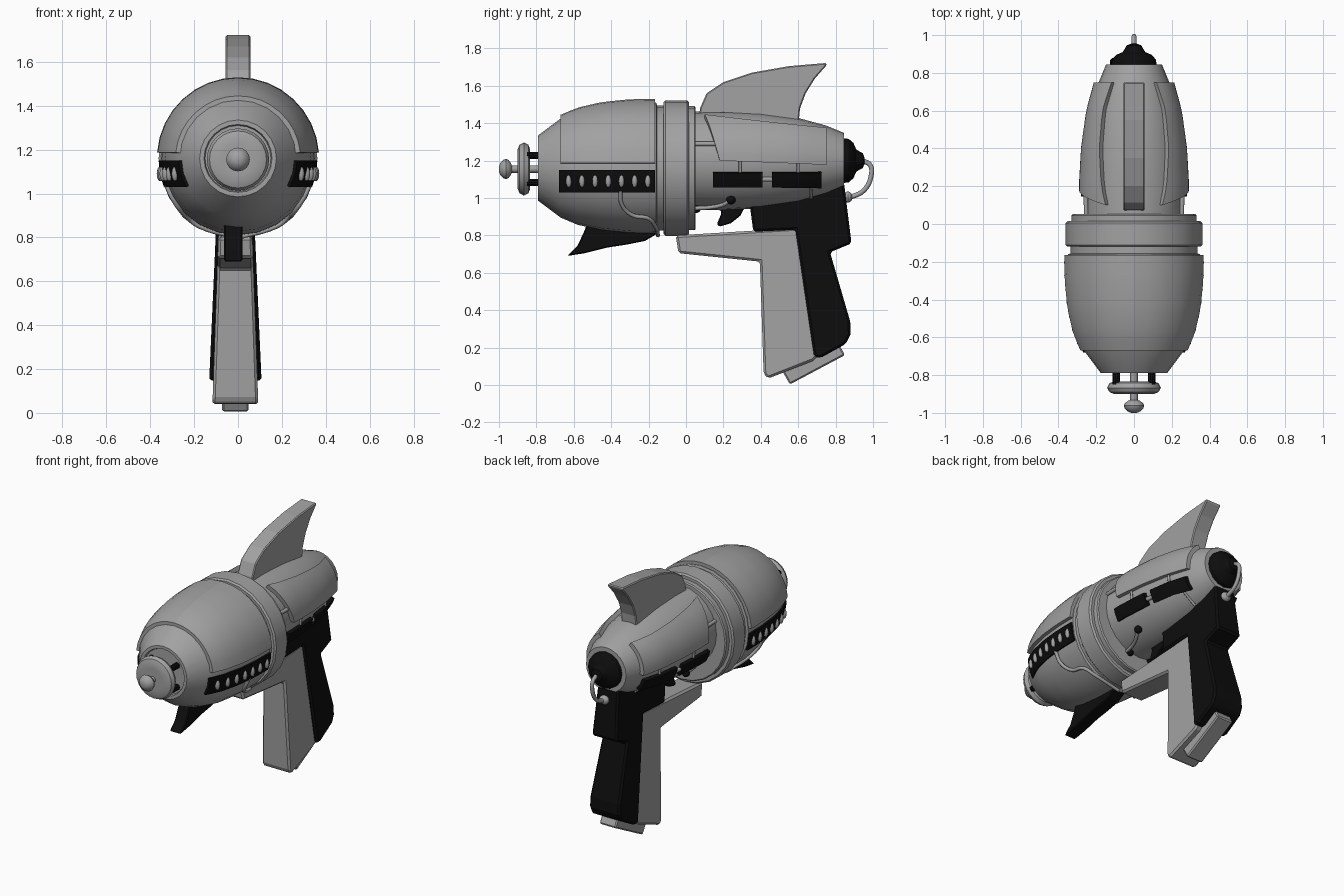
import bpy, bmesh
from math import sin, cos, pi, asin, sqrt, radians
from mathutils import Vector

if "Cube" in bpy.data.objects:
    bpy.data.objects.remove(bpy.data.objects["Cube"])


def material(name, value):
    m = bpy.data.materials.new(name)
    m.use_nodes = True
    colour = (value, value, value, 1)
    m.diffuse_color = colour
    m.node_tree.nodes["Principled BSDF"].inputs["Base Color"].default_value = colour
    return m


GREY = material("metal grey", 0.36)
BLACK = material("matte black", 0.004)
FRONT_Z, REAR_Z, NOSE_Z = 1.16, 1.20, 1.155


def mirror(ob):
    ob.modifiers.new("Mirror", "MIRROR").use_axis[0] = True
    return ob


def finish(name, bm, mat, smooth=True):
    bmesh.ops.recalc_face_normals(bm, faces=bm.faces)
    me = bpy.data.meshes.new(name)
    bm.to_mesh(me)
    bm.free()
    me.materials.append(mat)
    if smooth:
        for p in me.polygons:
            p.use_smooth = True
        me.set_sharp_from_angle(angle=radians(32))
    ob = bpy.data.objects.new(name, me)
    bpy.context.collection.objects.link(ob)
    return ob


def lathe(name, prof, zc, mat, n=24, x=0):
    """Revolve (y, radius) points about an axis along y."""
    bm = bmesh.new()
    rings = [[bm.verts.new((x + r * cos(2 * pi * i / n), y, zc + r * sin(2 * pi * i / n)))
              for i in range(n)] for y, r in prof]
    for a, b in zip(rings, rings[1:]):
        for i in range(n):
            j = (i + 1) % n
            bm.faces.new((a[i], a[j], b[j], b[i]))
    bm.faces.new(rings[0])
    bm.faces.new(rings[-1])
    return finish(name, bm, mat)


def radius(prof, y):
    for (y0, r0), (y1, r1) in zip(prof, prof[1:]):
        if y0 <= y <= y1 and y1 > y0:
            return r0 + (r1 - r0) * (y - y0) / (y1 - y0)
    return prof[-1][1]


def on_surface(prof, zc, y, z, lift=0.0):
    r = radius(prof, y) + lift
    return Vector((sqrt(max(r * r - (z - zc) ** 2, 0)), y, z))


def patch(name, prof, zc, ys, low, high, lift, mat, skew=0.0, nu=10, nv=8):
    """Raised plate following a lathed surface between two heights, on both sides."""
    bm = bmesh.new()
    layers = []
    for offset in (-0.02, lift):
        grid = []
        for u in range(nu + 1):
            row = []
            for v in range(nv + 1):
                s, t = u / nu, v / nv
                y = ys[0] + (ys[1] - ys[0]) * s + skew * (1 - t) * (1 - s)
                r = radius(prof, y)
                ends = [asin(max(-1, min(1, (h[0] + (h[1] - h[0]) * s - zc) / r)))
                        for h in (low, high)]
                a = ends[0] + (ends[1] - ends[0]) * t
                row.append(bm.verts.new(((r + offset) * cos(a), y, zc + (r + offset) * sin(a))))
            grid.append(row)
        layers.append(grid)
    for g in layers:
        for u in range(nu):
            for v in range(nv):
                bm.faces.new((g[u][v], g[u + 1][v], g[u + 1][v + 1], g[u][v + 1]))
    # Side walls
    inner, outer = layers
    rim = ([(u, 0) for u in range(nu)] + [(nu, v) for v in range(nv)]
           + [(u, nv) for u in range(nu, 0, -1)] + [(0, v) for v in range(nv, 0, -1)])
    for (a, b), (c, d) in zip(rim, rim[1:] + rim[:1]):
        bm.faces.new((inner[a][b], inner[c][d], outer[c][d], outer[a][b]))
    return mirror(finish(name, bm, mat))


def slab(name, pts, half, mat, bevel=0.008, taper=0.0, x=0.0):
    """Extrude a (y, z) outline across x; taper widens it towards the ground."""
    bm = bmesh.new()
    sides = [[bm.verts.new((x + s * (half + taper * (0.8 - z)), y, z)) for y, z in pts]
             for s in (-1, 1)]
    for side in sides:
        bm.faces.new(side)
    for i in range(len(pts)):
        j = (i + 1) % len(pts)
        bm.faces.new((sides[0][i], sides[0][j], sides[1][j], sides[1][i]))
    ob = finish(name, bm, mat, smooth=False)
    mod = ob.modifiers.new("Bevel", "BEVEL")
    mod.width, mod.segments = bevel, 1
    return ob


def tube(name, pts, r, mat, both=True):
    cu = bpy.data.curves.new(name, "CURVE")
    cu.dimensions = "3D"
    cu.bevel_depth, cu.bevel_resolution, cu.resolution_u = r, 2, 6
    cu.use_fill_caps = True
    sp = cu.splines.new("BEZIER")
    sp.bezier_points.add(len(pts) - 1)
    for b, p in zip(sp.bezier_points, pts):
        b.co = p
        b.handle_left_type = b.handle_right_type = "AUTO"
    cu.materials.append(mat)
    ob = bpy.data.objects.new(name, cu)
    bpy.context.collection.objects.link(ob)
    return mirror(ob) if both else ob


def ball(name, centre, size, mat, both=True):
    bm = bmesh.new()
    bmesh.ops.create_uvsphere(bm, u_segments=12, v_segments=8, radius=1)
    for v in bm.verts:
        v.co = Vector(centre) + v.co * Vector(size)
    ob = finish(name, bm, mat)
    return mirror(ob) if both else ob


# Main lathed shells
front = [(-.79, .175), (-.67, .265), (-.58, .303), (-.45, .333), (-.3, .348), (-.16, .35)]
rear = [(.04, .262), (.2, .266), (.4, .255), (.6, .228), (.75, .187), (.845, .148)]
lathe("front_shell", [(-.775, .15), (-.79, .155)] + front + [(-.155, .335), (-.11, .335)], FRONT_Z, GREY)
lathe("collar_ring", [(-.12, .33), (-.12, .352), (-.11, .362), (.005, .362), (.015, .352),
                      (.015, .332), (.045, .332), (.052, .325), (.052, .2)], FRONT_Z, GREY)
lathe("rear_shell", rear, REAR_Z, GREY)
lathe("rear_cap", [(.84, .12), (.87, .116), (.895, .095), (.91, .06), (.925, .05),
                   (.945, .04), (.955, .015)], REAR_Z, BLACK, 16)

# Raised cover plates
patch("front_cover", front, FRONT_Z, (-.67, -.165), (1.185, 1.185), (2, 2), .02, GREY)
patch("rear_side_cover", rear, REAR_Z, (.1, .75), (1.2, 1.18), (1.425, 1.355), .026, GREY, .08)

# Black side vents with bead lights
patch("front_vent", front, FRONT_Z, (-.68, -.165), (1.035, 1.035), (1.15, 1.15), .012, BLACK, nv=3)
for i in range(7):
    p = on_surface(front, FRONT_Z, -.627 + i * .0705, 1.09, .012)
    ball("vent_bead", p, (.016, .015, .034), GREY)
for y in (.145, .46):
    patch("rear_vent", rear, REAR_Z, (y, y + .265), (1.068, 1.068), (1.14, 1.14), .024, BLACK, nv=3)


def surface_tube(name, prof, zc, pts, r, lift=.006):
    return tube(name, [on_surface(prof, zc, y, z, lift) for y, z in pts], r, GREY)


# Small connecting pipes
surface_tube("vent_link", rear, REAR_Z, [(.39, 1.1), (.48, 1.1)], .013)
for y in (.29, .6):
    surface_tube("vent_riser", rear, REAR_Z, [(y, 1.13), (y, 1.21)], .008)
surface_tube("vent_drain", rear, REAR_Z, [(.665, 1.08), (.67, 1.0)], .008)
surface_tube("collar_link", rear, REAR_Z, [(.045, 1.29), (.17, 1.29)], .012)
surface_tube("front_hose", front, FRONT_Z, [(-.35, 1.04), (-.345, .97), (-.29, .91), (-.2, .89),
                                           (-.165, .85), (-.15, .8)], .011)
surface_tube("rear_hose", rear, REAR_Z, [(.05, .945), (.13, .95), (.2, .965), (.24, .99)], .011, .012)
for y, z in ((.055, .945), (.24, .99)):
    ball("hose_socket", on_surface(rear, REAR_Z, y, z, .005), (.025, .025, .025), BLACK)

# Emitter at the muzzle
lathe("emitter_rod", [(-.97, .02), (-.77, .02)], NOSE_Z, GREY, 12)
lathe("emitter_disc", [(-.9, .07), (-.9, .105), (-.89, .13), (-.867, .142), (-.843, .13),
                       (-.833, .105), (-.833, .05)], NOSE_Z, GREY)
lathe("emitter_knob", [(-1, .015), (-.993, .032), (-.975, .05), (-.962, .054), (-.948, .048),
                       (-.935, .03), (-.93, .015)], NOSE_Z, GREY, 16)
for x in (-.093, .093):
    for dz in (-.072, .072):
        lathe("emitter_strut", [(-.85, .02), (-.775, .02)], NOSE_Z + dz, BLACK, 10, x)

# Dorsal fin
slab("dorsal_fin", [(.07, 1.43), (.075, 1.48), (.11, 1.56), (.2, 1.62), (.35, 1.67), (.55, 1.705),
                    (.75, 1.722), (.752, 1.71), (.69, 1.64), (.64, 1.56), (.61, 1.48), (.6, 1.38),
                    (.3, 1.38)], .056, GREY)

# Grip, frame and magazine foot
GX = -.012
slab("grip_frame", [(-.055, .8), (.6, .84), (.7, .83), (.77, .22), (.68, .13), (.44, .035),
                    (.415, .06), (.395, .66), (-.04, .705)], .078, GREY, .012, .035, GX)
slab("grip_back", [(.34, .97), (.36, .82), (.585, .83), (.685, .15), (.72, .145), (.855, .22),
                   (.88, .27), (.878, .34), (.77, .71), (.885, .757), (.845, 1.08), (.8, 1.09),
                   (.6, 1.04)], .09, BLACK, .012, .045, GX)
slab("magazine_foot", [(.51, .085), (.555, .003), (.85, .16), (.82, .215), (.7, .2)],
     .06, GREY, .008, 0, GX)

# Trigger and lower hook
slab("trigger", [(.17, .97), (.19, .92), (.165, .86), (.18, .847), (.24, .865), (.29, .905),
                 (.325, .97)], .032, BLACK, .006, 0, GX)
slab("lower_hook", [(-.635, .69), (-.58, .745), (-.545, .82), (-.53, .86), (-.17, .84), (-.16, .805),
                    (-.22, .77), (-.31, .752), (-.42, .735), (-.54, .705)], .042, BLACK, .006, 0, -.022)

# Tail cable
tube("tail_cable", [(0, .945, 1.2), (0, .985, 1.175), (0, .99, 1.12), (0, .95, 1.04), (0, .87, 1.0)],
     .013, GREY, False)
ball("cable_plug", (0, .865, 1.005), (.035, .025, .03), GREY, False)
